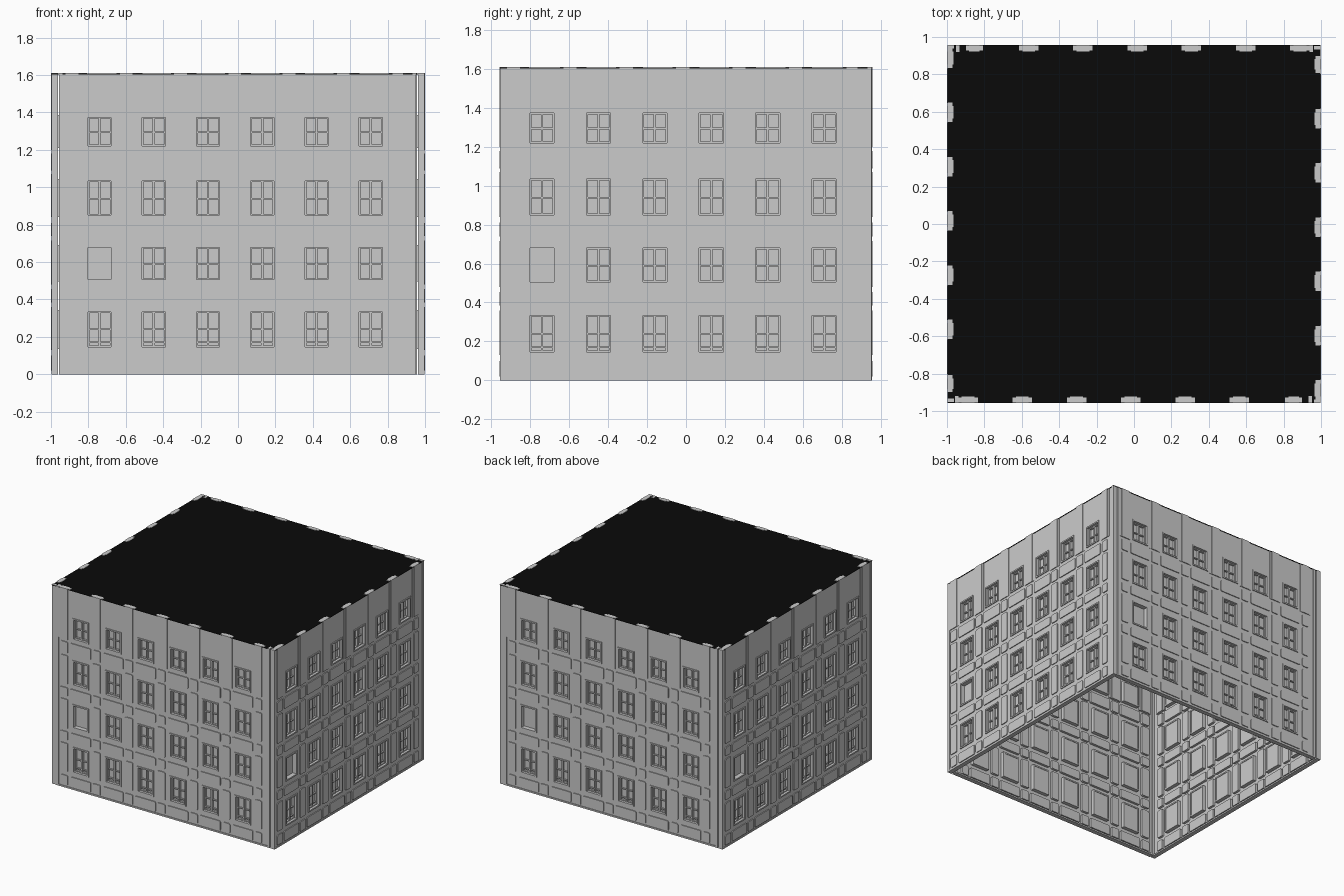
import bpy, bmesh, math
from mathutils import Matrix

if "Cube" in bpy.data.objects:
    bpy.data.objects.remove(bpy.data.objects["Cube"])

PITCH = 0.29
PIER0 = -0.887            # centre of first pier
BAYS = [-0.74 + PITCH * i for i in range(6)]
PIERS = [PIER0 + PITCH * i for i in range(7)]
FLOORS = [(0.135, 0.345), (0.495, 0.69), (0.84, 1.045), (1.21, 1.385)]
BANDS = [(0.02, 0.10), (0.385, 0.455), (0.74, 0.81), (1.09, 1.18)]
TALL = [(0.13, 0.36), (0.48, 0.716), (0.84, 1.07)]
TOP = 1.61
L, R = -0.957, 0.953      # facade ends
HW = 0.073                # half width of a window surround


def box(bm, x0, x1, z0, z1, d0, d1, rnd=0):
    """Box on the facade; d0 and d1 are depths behind the outer plane."""
    m = Matrix.Translation(((x0 + x1) / 2, (d0 + d1) / 2, (z0 + z1) / 2)) @ \
        Matrix.Diagonal((x1 - x0, d1 - d0, z1 - z0, 1))
    vs = bmesh.ops.create_cube(bm, size=1, matrix=m)["verts"]
    if rnd:
        es = {e for v in vs for e in v.link_edges
              if abs(e.verts[0].co.y - e.verts[1].co.y) > 1e-4}
        bmesh.ops.bevel(bm, geom=list(es), offset=rnd, segments=2,
                        profile=0.5, affect='EDGES')


def frame(bm, x0, x1, z0, z1, w, d0, d1):
    """Rectangular ring of four bars."""
    box(bm, x0, x0 + w, z0, z1, d0, d1)
    box(bm, x1 - w, x1, z0, z1, d0, d1)
    box(bm, x0 + w, x1 - w, z0, z0 + w, d0, d1)
    box(bm, x0 + w, x1 - w, z1 - w, z1, d0, d1)


def mesh(name, build):
    bm = bmesh.new()
    build(bm)
    me = bpy.data.meshes.new(name)
    bm.to_mesh(me)
    bm.free()
    return me


# thin wall with window openings, thick ends and foot
def wall(bm):
    edges = [L] + [v for b in BAYS for v in (b - HW, b + HW)] + [R]
    for a, b in zip(edges[::2], edges[1::2]):
        box(bm, a, b, 0, TOP - 0.006, 0.007, 0.017)
    zs = [0] + [v for f in FLOORS for v in f] + [TOP - 0.006]
    for b in BAYS:
        for z0, z1 in zip(zs[::2], zs[1::2]):
            box(bm, b - HW, b + HW, z0, z1, 0.007, 0.017)
    box(bm, L, L + 0.02, 0, TOP, 0.002, 0.038)
    box(bm, R - 0.02, R, 0, TOP, 0.002, 0.038)
    box(bm, L, R, 0, 0.012, 0.002, 0.038)


# rounded blocks set through the wall, open piers on the top floor
def panels(bm):
    for i, p in enumerate(PIERS):
        h = 0.034 if i < 6 else 0.028
        for z0, z1 in BANDS + TALL:
            box(bm, p - h, p + h, z0, z1, 0, 0.036, 0.01)
        box(bm, p - h, p + h, 1.2, TOP, 0, 0.036)
        box(bm, p - h - 0.018, p + h + 0.018, 1.2, TOP, 0.004, 0.03)
    for b in BAYS:
        for z0, z1 in BANDS:
            box(bm, b - 0.092, b + 0.092, z0, z1, 0, 0.036, 0.01)


# window surrounds, sashes and bars
def windows(bm):
    for k, (z0, z1) in enumerate(FLOORS):
        for i, b in enumerate(BAYS):
            frame(bm, b - HW, b + HW, z0, z1, 0.011, 0.0, 0.046)
            x0, x1, a, c = b - HW + 0.011, b + HW - 0.011, z0 + 0.011, z1 - 0.011
            if k == 1 and i == 0:
                continue                      # one blind window
            frame(bm, x0, x1, a, c, 0.007, 0.02, 0.038)
            box(bm, b - 0.006, b + 0.006, a, c, 0.018, 0.04)
            bars = [0.5, 0.13] if k == 0 else [0.48]
            for t in bars:
                z = a + (c - a) * t
                box(bm, x0, x1, z - 0.004, z + 0.004, 0.024, 0.04)


def panes(bm):
    for z0, z1 in FLOORS:
        for b in BAYS:
            box(bm, b - HW + 0.01, b + HW - 0.01, z0 + 0.01, z1 - 0.01, 0.036, 0.042)


parts = [mesh("wall", wall), mesh("raised_panels", panels),
         mesh("window_frames", windows), mesh("window_panes", panes)]

# the same facade on four sides
for k, side in enumerate(("front", "right", "back", "left")):
    dist = 1.0 if k % 2 else 0.958
    mat = Matrix.Rotation(k * math.pi / 2, 4, 'Z') @ Matrix.Translation((0, -dist, 0))
    for me in parts:
        ob = bpy.data.objects.new(side + "_" + me.name, me)
        ob.matrix_world = mat
        bpy.context.collection.objects.link(ob)

# flat black roof
black = bpy.data.materials.new("black_roof")
black.diffuse_color = (0.003, 0.003, 0.003, 1)
black.use_nodes = True
black.node_tree.nodes["Principled BSDF"].inputs["Base Color"].default_value = black.diffuse_color
roof = mesh("roof", lambda bm: box(bm, -0.998, 0.998, TOP - 0.006, TOP - 0.003, -0.956, 0.956))
roof.materials.append(black)
bpy.context.collection.objects.link(bpy.data.objects.new("roof", roof))
